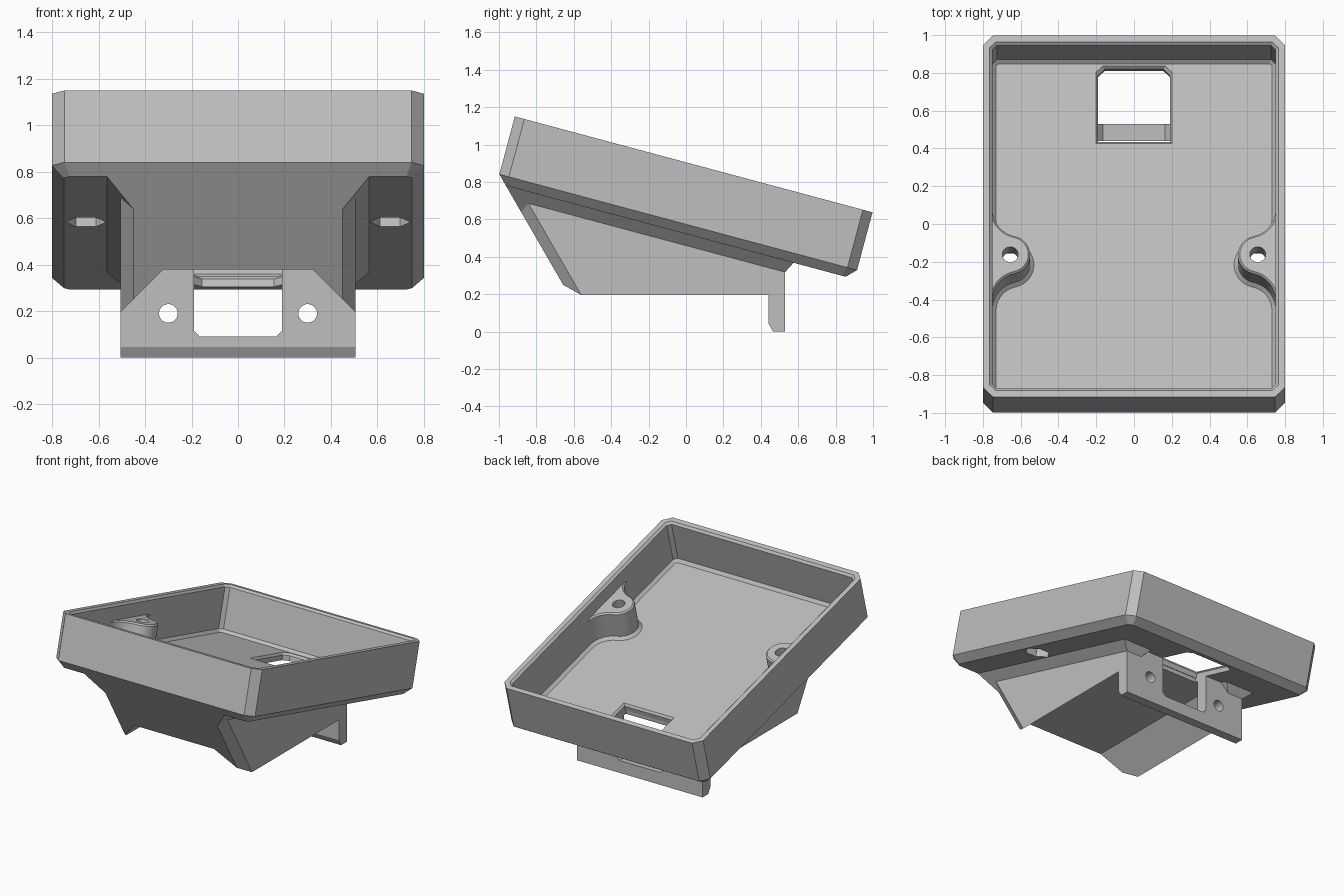
import bpy, bmesh
from math import sin, cos, pi, radians, atan2

if "Cube" in bpy.data.objects:
    bpy.data.objects.remove(bpy.data.objects["Cube"])

TILT = radians(15)
C, S = cos(TILT), sin(TILT)
LENGTH, HALF = 1.98, 0.8

grey = bpy.data.materials.new("light grey plastic")
grey.use_nodes = True
tone = (0.52, 0.52, 0.52, 1)
grey.diffuse_color = tone
grey.node_tree.nodes["Principled BSDF"].inputs["Base Color"].default_value = tone


def tilted(x, u, w):
    """Tray space (u along the slope, w up from the tray bottom) to world."""
    return (x, -1.011 + u * C + w * S, 0.7926 - u * S + w * C)


def finish(name, bm):
    bmesh.ops.recalc_face_normals(bm, faces=bm.faces)
    mesh = bpy.data.meshes.new(name)
    bm.to_mesh(mesh)
    bm.free()
    mesh.materials.append(grey)
    obj = bpy.data.objects.new(name, mesh)
    bpy.context.collection.objects.link(obj)
    return obj


def loft(name, rings):
    """Closed solid through a list of equal-sized rings."""
    bm = bmesh.new()
    rows = [[bm.verts.new(p) for p in ring] for ring in rings]
    for a, b in zip(rows, rows[1:]):
        for i in range(len(a)):
            j = (i + 1) % len(a)
            bm.faces.new((a[i], a[j], b[j], b[i]))
    bm.faces.new(rows[0])
    bm.faces.new(rows[-1])
    return finish(name, bm)


def hull(name, points):
    """Convex solid, mirrored in x."""
    bm = bmesh.new()
    for x, y, z in points:
        for side in (-1, 1):
            bm.verts.new((side * x, y, z))
    bmesh.ops.convex_hull(bm, input=bm.verts)
    bmesh.ops.dissolve_limit(bm, angle_limit=0.01, verts=bm.verts, edges=bm.edges)
    return finish(name, bm)


def tilted_disc(x, u, w, r, n):
    return [tilted(x + r * cos(2 * pi * i / n), u + r * sin(2 * pi * i / n), w)
            for i in range(n)]


def extrude_y(name, profile, y0, y1):
    return loft(name, [[(x, y, z) for x, z in profile] for y in (y0, y1)])


def cut(obj, cutters):
    bpy.context.view_layer.objects.active = obj
    for cutter in cutters:
        mod = obj.modifiers.new("cut", "BOOLEAN")
        mod.operation, mod.solver, mod.object = "DIFFERENCE", "EXACT", cutter
        bpy.ops.object.modifier_apply(modifier=mod.name)


# Tray shell: rings run up the outside, over the lip and down to the floor
def tray_ring(inset, w):
    c = 0.053 - 0.586 * inset
    x, a, b = HALF - inset, inset, LENGTH - inset
    return [tilted(*p, w) for p in (
        (x - c, a), (x, a + c), (x, b - c), (x - c, b),
        (c - x, b), (-x, b - c), (-x, a + c), (c - x, a))]


tray = loft("tray", [tray_ring(i, w) for i, w in (
    (0.05, 0), (0, 0.05), (0, 0.37), (0.035, 0.37),
    (0.05, 0.355), (0.05, 0.07), (0.07, 0.05))])

# Screw bosses that flow into the side walls
BOSS_X, BOSS_U, BOSS_R = 0.655, 0.81, 0.105
FILLET_X, FILLET_U, FILLET_R = 0.599, 0.25, 0.151
SWEEP = atan2(FILLET_U, BOSS_X - FILLET_X)


def boss_ring(side, offset, w):
    half = [(0.77, FILLET_U)]
    for i in range(13):
        a = -SWEEP * i / 12
        r = FILLET_R - offset
        half.append((FILLET_X + r * cos(a), FILLET_U + r * sin(a)))
    for i in range(1, 13):
        a = pi - SWEEP + SWEEP * i / 12
        r = BOSS_R + offset
        half.append((BOSS_X + r * cos(a), r * sin(a)))
    outline = half + [(x, -u) for x, u in reversed(half[:-1])]
    return [tilted(side * x, BOSS_U + u, w) for x, u in outline]


bosses = [loft(name, [boss_ring(side, o, w) for o, w in (
    (0.02, 0.04), (0.02, 0.05), (0, 0.07), (0, 0.25), (-0.01, 0.26))])
    for name, side in (("left_boss", 1), ("right_boss", -1))]

# Wedge base with a slanted front and chamfered front edges
base = hull("wedge_base", [
    tilted(0.45, 0.05, 0), tilted(0.45, 0.527, -0.477),
    (0.505, -0.885, 0.759), (0.505, -0.56, 0.195),
    (0.505, 0.53, 0.195), (0.505, 0.53, 0.379)])

# Sloped gusset between base and tray
gusset = hull("base_gusset", [
    tilted(0.565, 0.05, 0), tilted(0.45, 0.165, -0.115),
    (0.505, -0.843, 0.687), tilted(0.505, 1.611, -0.06),
    tilted(0.565, 1.642, 0)])

# Mounting plate hanging at the back
plate_profile = [(0.44, 0.045), (0.465, 0), (0.53, 0), (0.53, 0.378), (0.44, 0.4)]
plate = loft("mounting_plate", [[(x, y, z) for y, z in plate_profile]
                                for x in (-0.505, 0.505)])


# Cutters: floor window, underside channel, plate slot, plate holes, boss holes
def window_ring(grow, w):
    x, a, b, c = 0.19 + grow, 1.487 - grow, 1.886 + grow, 0.035
    return [tilted(*p, w) for p in (
        (-x, a), (x, a), (x, b - c), (x - c, b), (c - x, b), (-x, b - c))]


window = loft("window_cutter", [window_ring(g, w) for g, w in (
    (0, -0.2), (0, 0.035), (0.025, 0.066))])
channel = extrude_y("channel_cutter", [
    (0.6, 0.1), (0.32, 0.38), (-0.32, 0.38), (-0.6, 0.1)], -1.2, 0.8)
slot = extrude_y("slot_cutter", [
    (0.19, 0.5), (0.19, 0.115), (0.165, 0.09),
    (-0.165, 0.09), (-0.19, 0.115), (-0.19, 0.5)], 0.42, 0.7)

plate_holes, boss_holes = [], []
for side in (1, -1):
    circle = [(side * 0.3 + 0.04 * cos(i * pi / 16), 0.19 + 0.04 * sin(i * pi / 16))
              for i in range(32)]
    plate_holes.append(extrude_y("plate_hole_cutter", circle, 0.4, 0.6))
    for name, r, n, top in (("nut", 0.0875, 6, 0.14), ("screw", 0.042, 32, 0.4)):
        boss_holes.append(loft(name + "_cutter", [
            tilted_disc(side * BOSS_X, BOSS_U, w, r, n) for w in (-0.1, top)]))

cut(tray, [window] + boss_holes)
cut(bosses[0], boss_holes[:2])
cut(bosses[1], boss_holes[2:])
cut(base, [channel, window, slot])
cut(gusset, [channel, window, slot])
cut(plate, [slot] + plate_holes)

for cutter in [window, channel, slot] + plate_holes + boss_holes:
    bpy.data.objects.remove(cutter)

# Smooth only the rounded surfaces
bpy.ops.object.select_all(action="DESELECT")
for obj in [tray, base, gusset, plate] + bosses:
    obj.select_set(True)
bpy.context.view_layer.objects.active = tray
bpy.ops.object.shade_smooth_by_angle(angle=radians(25))
